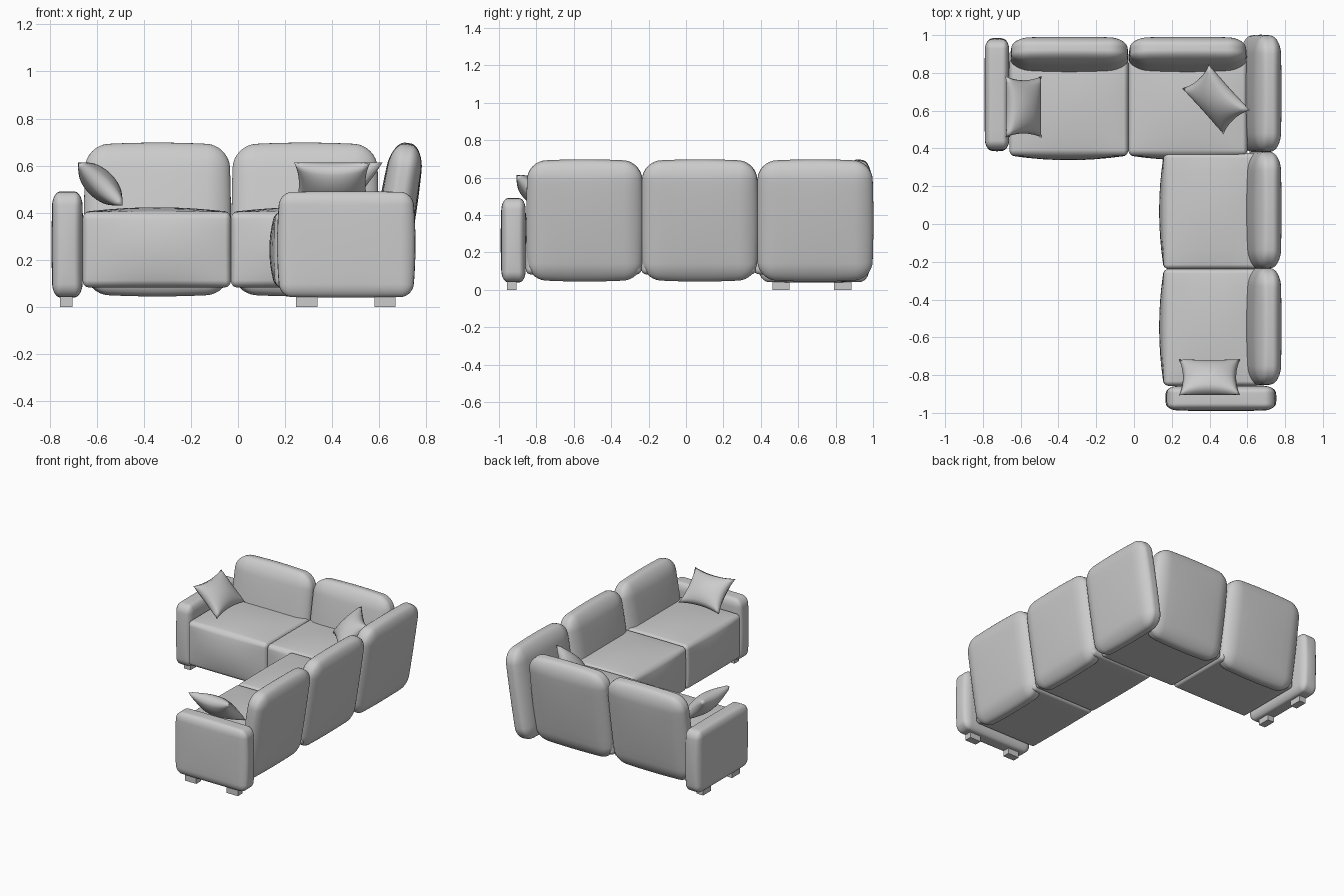
import bpy, bmesh
from math import tan, pi, radians
from mathutils import Vector

if "Cube" in bpy.data.objects:
    bpy.data.objects.remove(bpy.data.objects["Cube"])


def finish(bm, name, loc, rot, smooth=True):
    bmesh.ops.recalc_face_normals(bm, faces=bm.faces)
    mesh = bpy.data.meshes.new(name)
    bm.to_mesh(mesh)
    bm.free()
    for p in mesh.polygons:
        p.use_smooth = smooth
    ob = bpy.data.objects.new(name, mesh)
    ob.location, ob.rotation_euler = loc, rot
    bpy.context.collection.objects.link(ob)
    return ob


def cushion(name, loc, half, rad, lo=(0, 0, 0), hi=(0, 0, 0), rot=(0, 0, 0)):
    """Rounded box; lo / hi swell the negative / positive faces on each axis."""
    bm = bmesh.new()
    bmesh.ops.create_cube(bm, size=2)
    bmesh.ops.subdivide_edges(bm, edges=bm.edges[:], cuts=15, use_grid_fill=True)
    for v in bm.verts:
        inner, d = Vector(), Vector()
        for i in range(3):
            s, sign = abs(v.co[i]) * 2, (1 if v.co[i] > 0 else -1)
            flat = half[i] - rad[i]
            inner[i] = sign * flat * min(s, 1)
            d[i] = sign * tan(max(s - 1, 0) * pi / 4)
        d.normalize()
        p = Vector([inner[i] + d[i] * rad[i] for i in range(3)])
        q = [p[i] / half[i] for i in range(3)]
        for i in range(3):
            j, k = (i + 1) % 3, (i + 2) % 3
            swell = (1 - q[j] ** 2) * (1 - q[k] ** 2)
            p[i] += q[i] * swell * (hi[i] if q[i] > 0 else lo[i])
        v.co = p
    return finish(bm, name, loc, rot)


def pillow(name, loc, turn):
    """Throw pillow with pinched corners, leaning back."""
    bm = bmesh.new()
    for side in (-1, 1):
        made = bmesh.ops.create_grid(bm, x_segments=20, y_segments=20, size=1)
        for v in made["verts"]:
            u, w = v.co.x, v.co.y
            puff = max(0, (1 - u * u) * (1 - w * w)) ** 0.55
            v.co = (0.162 * u * (1 - 0.13 * (1 - w * w)),
                    0.132 * w * (1 - 0.15 * (1 - u * u)),
                    side * (0.006 + 0.056 * puff))
            if max(abs(u), abs(w)) > 0.999:
                v.co.z = 0
    bmesh.ops.remove_doubles(bm, verts=bm.verts, dist=0.0005)
    return finish(bm, name, loc, (radians(44), 0, radians(turn)))


def box(name, loc, size):
    bm = bmesh.new()
    bmesh.ops.create_cube(bm, size=1)
    bmesh.ops.scale(bm, vec=size, verts=bm.verts)
    return finish(bm, name, loc, (0, 0, 0), False)


LEAN = radians(-9)
QUARTER = radians(-90)

# Back cushions: two along the rear, three along the right side
spots = [(-0.342, 0.882, 0), (0.285, 0.882, 0),
         (0.672, 0.69, QUARTER), (0.672, 0.073, QUARTER), (0.672, -0.542, QUARTER)]
for x, y, turn in spots:
    cushion("back_cushion", (x, y, 0.371), (0.304, 0.068, 0.317), (0.095, 0.052, 0.095),
            (0.008, 0.014, 0.012), (0.008, 0.012, 0.012), (LEAN, 0, turn))

# Seats: two along the rear row, two along the right row
for x, y, turn, w in [(-0.345, 0.62, 0, 0.315), (0.285, 0.62, 0, 0.315),
                      (0.415, 0.068, QUARTER, 0.307), (0.415, -0.547, QUARTER, 0.31)]:
    cushion("seat", (x, y, 0.243), (w, 0.257, 0.160), (0.025, 0.03, 0.03),
            (0, 0.025, 0), (0, 0, 0.02), (0, 0, turn))

# Arms at both ends
cushion("left_arm", (-0.725, 0.685, 0.265), (0.063, 0.288, 0.222), (0.032, 0.045, 0.055),
        (0.004, 0.012, 0.004), (0.004, 0.012, 0.004))
cushion("front_arm", (0.46, -0.922, 0.265), (0.282, 0.063, 0.222), (0.05, 0.032, 0.055),
        (0.012, 0.006, 0.004), (0.012, 0.004, 0.004))

# Feet under the arms
for y in (0.508, 0.838):
    box("left_foot", (-0.73, y, 0.025), (0.052, 0.092, 0.05))
for x in (0.292, 0.624):
    box("front_foot", (x, -0.932, 0.025), (0.09, 0.052, 0.05))

# Throw pillows
pillow("left_pillow", (-0.585, 0.62, 0.522), 90)
pillow("front_pillow", (0.4, -0.812, 0.522), 180)
pillow("corner_pillow", (0.435, 0.66, 0.522), -48)
